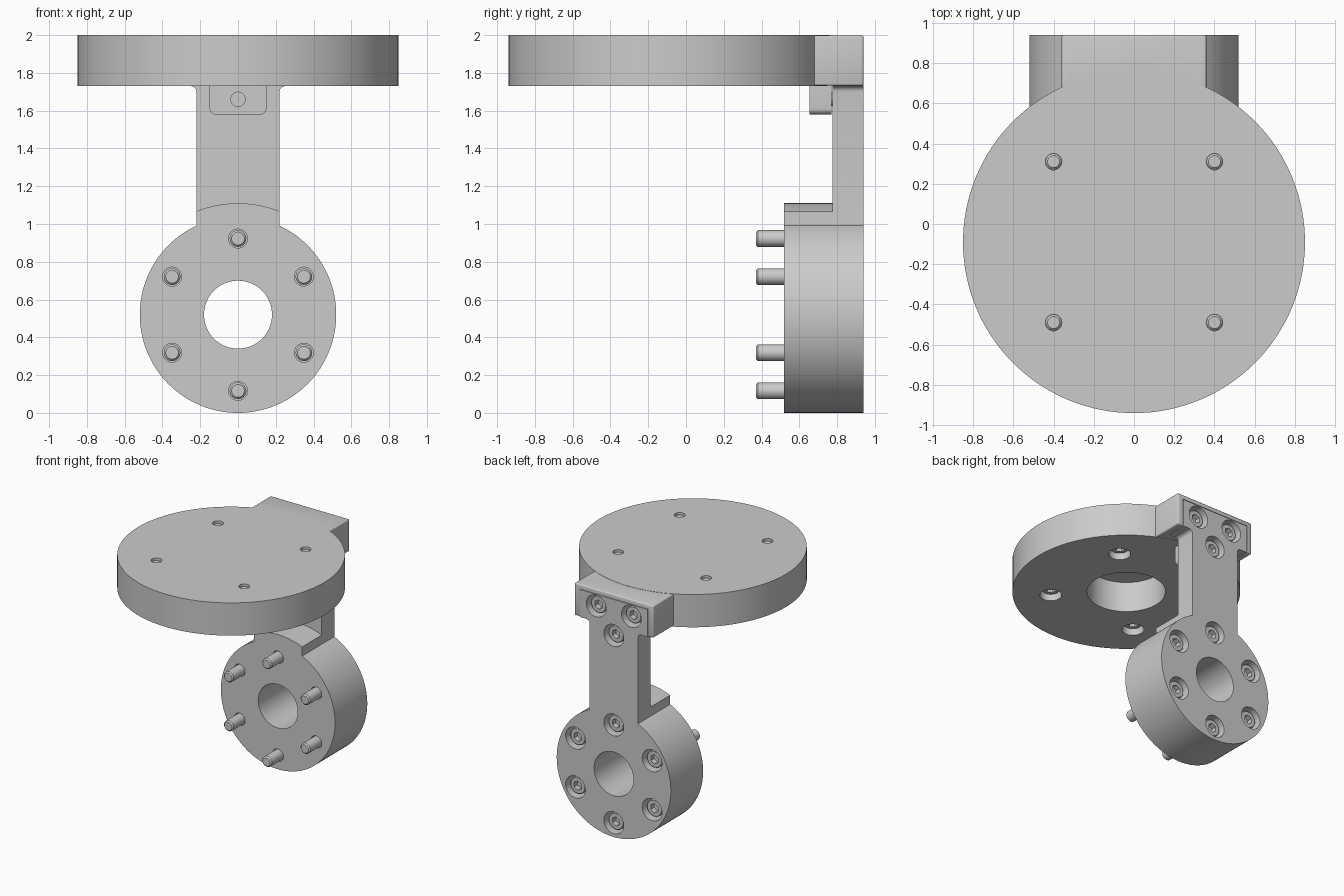
import bpy, bmesh
from math import sin, cos, pi, radians, acos, degrees
from mathutils import Matrix

if "Cube" in bpy.data.objects:
    bpy.data.objects.remove(bpy.data.objects["Cube"])


def finish(name, bm, loc=(0, 0, 0), rot=(0, 0, 0)):
    bmesh.ops.recalc_face_normals(bm, faces=bm.faces)
    me = bpy.data.meshes.new(name)
    bm.to_mesh(me)
    bm.free()
    ob = bpy.data.objects.new(name, me)
    ob.location, ob.rotation_euler = loc, rot
    bpy.context.collection.objects.link(ob)
    return ob


def cyl(name, r, a, b, axis, p, q, seg=40):
    """Cylinder from a to b along axis 'Y' (p, q = x, z) or 'Z' (p, q = x, y)."""
    bm = bmesh.new()
    bmesh.ops.create_cone(bm, cap_ends=True, segments=seg, radius1=r, radius2=r, depth=abs(b - a))
    m = (a + b) / 2
    if axis == 'Y':
        bm.transform(Matrix.Translation((p, m, q)) @ Matrix.Rotation(pi / 2, 4, 'X'))
    else:
        bm.transform(Matrix.Translation((p, q, m)))
    return finish(name, bm)


def box(name, x, y0, y1, z0, z1, bevel=0):
    bm = bmesh.new()
    bmesh.ops.create_cube(bm, size=1)
    bm.transform(Matrix.Translation((0, (y0 + y1) / 2, (z0 + z1) / 2))
                 @ Matrix.Diagonal((2 * x, y1 - y0, z1 - z0, 1)))
    if bevel:
        bmesh.ops.bevel(bm, geom=bm.edges[:], offset=bevel, segments=3, profile=0.5, affect='EDGES')
    return finish(name, bm)


def arc(cx, cz, r, a0, a1, n):
    return [(cx + r * cos(radians(a0 + (a1 - a0) * i / n)),
             cz + r * sin(radians(a0 + (a1 - a0) * i / n))) for i in range(n + 1)]


def extrude(name, pts, y0, y1):
    """Extrude an x-z outline along y."""
    bm = bmesh.new()
    f = bm.faces.new([bm.verts.new((x, y0, z)) for x, z in pts])
    r = bmesh.ops.extrude_face_region(bm, geom=[f])
    bmesh.ops.translate(bm, vec=(0, y1 - y0, 0),
                        verts=[v for v in r['geom'] if isinstance(v, bmesh.types.BMVert)])
    return finish(name, bm)


def boolean(ob, tools, op='DIFFERENCE'):
    for t in tools:
        m = ob.modifiers.new('bool', 'BOOLEAN')
        m.operation, m.object, m.solver = op, t, 'EXACT'
        bpy.context.view_layer.objects.active = ob
        bpy.ops.object.modifier_apply(modifier=m.name)
        bpy.data.objects.remove(t)


def smooth(ob):
    bpy.ops.object.select_all(action='DESELECT')
    ob.select_set(True)
    bpy.context.view_layer.objects.active = ob
    bpy.ops.object.shade_smooth_by_angle(angle=radians(30))


def make_screw(name, length, shaft=0.044, head=0.07):
    """Socket screw, head top at the origin, pointing down -z."""
    prof = [(0, 0), (head - .006, 0), (head, -.006), (head, -.09), (shaft, -.09),
            (shaft, -length + .01), (shaft - .01, -length), (0, -length)]
    bm = bmesh.new()
    vs = [bm.verts.new((r, 0, z)) for r, z in prof]
    es = [bm.edges.new(e) for e in zip(vs, vs[1:])]
    bmesh.ops.spin(bm, geom=vs + es, cent=(0, 0, 0), axis=(0, 0, 1), angle=2 * pi, steps=32)
    bmesh.ops.remove_doubles(bm, verts=bm.verts[:], dist=1e-5)
    ob = finish(name, bm)
    boolean(ob, [cyl('hex_cutter', .038, -.045, .05, 'Z', 0, 0, 6)])
    smooth(ob)
    return ob


def place(src, name, spots, rot):
    for i, p in enumerate(spots):
        ob = src if i == 0 else src.copy()
        if i:
            bpy.context.collection.objects.link(ob)
        ob.name = f"{name}_{i + 1}"
        ob.location, ob.rotation_euler = p, rot


ZC, DY = 0.52, -0.09          # clamp ring centre height, disc centre y
ring_spots = [(.403 * sin(i * pi / 3), ZC + .403 * cos(i * pi / 3)) for i in range(6)]
top_spots = [(-.16, 1.86), (.16, 1.86), (0, 1.66)]
disc_spots = [(x, DY + y) for x in (-.4, .4) for y in (-.4, .4)]

# arm: ring, stem and T-shaped cap
a = degrees(acos(.22 / .52))
right = arc(.25, 1.70, .03, 180, 90, 5) + [(.306, 1.73), (.306, 1.956)]
outline = arc(0, ZC, .52, 180 - a, 360 + a, 110) + right + [(-x, z) for x, z in reversed(right)]
arm = extrude('arm', outline, .52, .94)
above = arc(0, ZC, .59, 50, 130, 24) + [(-.379, 2.2), (.379, 2.2)]
cuts = [extrude('stem_cutter', above, .4, .775), cyl('bore_cutter', .18, .3, 1.1, 'Y', 0, ZC, 64)]
for x, z in ring_spots:
    cuts += [cyl('hole_cutter', .05, .4, 1.1, 'Y', x, z), cyl('seat_cutter', .09, .82, 1.1, 'Y', x, z)]
for x, z in top_spots:
    cuts.append(cyl('seat_cutter', .09, .82, 1.1, 'Y', x, z))
boolean(arm, cuts)
smooth(arm)

# top disc with rear block and screw lug
disc = cyl('top_disc', .85, 1.73, 2.0, 'Z', 0, DY, 128)
lug = arc(.12, 1.61, .03, 360, 270, 5) + arc(-.12, 1.61, .03, 270, 180, 5) + [(-.15, 1.8), (.15, 1.8)]
boolean(disc, [box('block', .36, .4, .94, 1.732, 1.998, .012),
               extrude('lug', lug, .655, .771)], 'UNION')
cuts = [box('pocket_cutter', .31, .771, 1.1, 1.7, 1.96),
        cyl('bore_cutter', .293, 1.6, 1.98, 'Z', 0, DY, 64),
        cyl('lug_hole_cutter', .038, .5, .70, 'Y', 0, 1.66)]
for x, y in disc_spots:
    cuts += [cyl('hole_cutter', .041, 1.6, 2.1, 'Z', x, y), cyl('seat_cutter', .082, 1.6, 1.87, 'Z', x, y)]
boolean(disc, cuts)
smooth(disc)

# screws
back = (-pi / 2, 0, 0)
place(make_screw('ring_screw', .54), 'ring_screw', [(x, .91, z) for x, z in ring_spots], back)
place(make_screw('cap_screw', .2, .036), 'cap_screw', [(x, .91, z) for x, z in top_spots], back)
place(make_screw('disc_screw', .21, .04), 'disc_screw', [(x, y, 1.775) for x, y in disc_spots], (pi, 0, 0))
